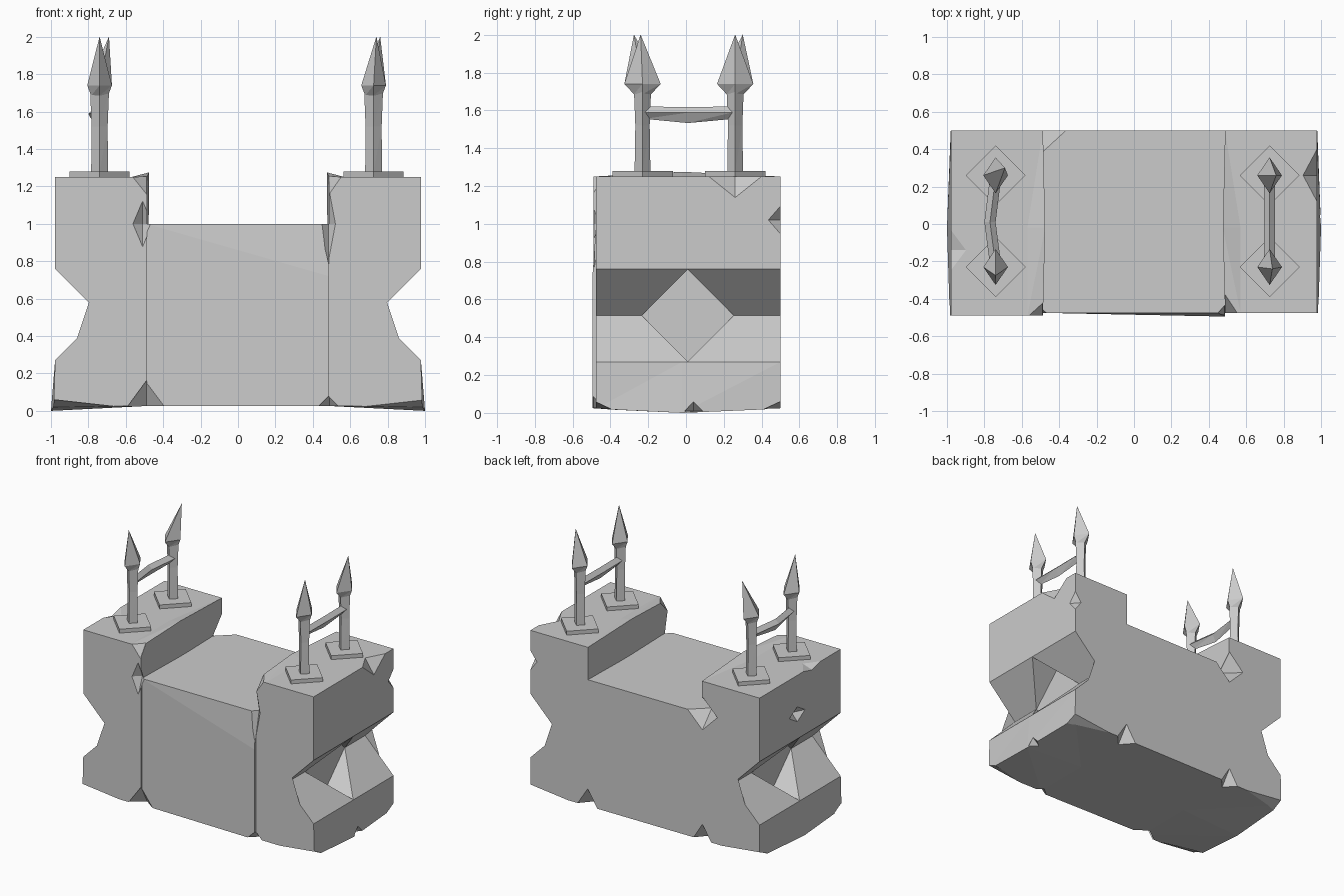
import bpy
import bmesh
from mathutils import Vector

if "Cube" in bpy.data.objects:
    bpy.data.objects.remove(bpy.data.objects["Cube"], do_unlink=True)

stone = bpy.data.materials.new("stone_grey")
stone.use_nodes = True
GREY = (0.6, 0.6, 0.6, 1)
stone.diffuse_color = GREY
stone.node_tree.nodes["Principled BSDF"].inputs["Base Color"].default_value = GREY


def finish(name, bm):
    """Turn a bmesh into a flat shaded stone object."""
    bmesh.ops.recalc_face_normals(bm, faces=bm.faces)
    mesh = bpy.data.meshes.new(name)
    bm.to_mesh(mesh)
    bm.free()
    mesh.materials.append(stone)
    obj = bpy.data.objects.new(name, mesh)
    bpy.context.collection.objects.link(obj)
    return obj


def loft(name, rings):
    """Skin a list of equal point rings and cap both ends."""
    bm = bmesh.new()
    loops = [[bm.verts.new(p) for p in ring] for ring in rings]
    n = len(loops[0])
    for a, b in zip(loops, loops[1:]):
        for i in range(n):
            j = (i + 1) % n
            bm.faces.new((a[i], a[j], b[j], b[i]))
    bm.faces.new(loops[0])
    bm.faces.new(loops[-1])
    bmesh.ops.triangulate(bm, faces=list(bm.faces), quad_method="FIXED", ngon_method="EAR_CLIP")
    return finish(name, bm)


def hull(bm, points):
    verts = [bm.verts.new(p) for p in points]
    bmesh.ops.convex_hull(bm, input=verts)


def diamond(x, y, z, rx, ry):
    return [(x + rx, y, z), (x, y + ry, z), (x - rx, y, z), (x, y - ry, z)]


# Side blocks: notched profile, bulging a little at mid depth
def side_block(name, s, front):
    def profile(y, foot_x, foot_z, lip_x, lip_z):
        outline = [(0.487, 0.026), (foot_x, foot_z), (0.978, 0.27), (0.735, 0.515),
                   (0.978, 0.76), (0.978, 1.25), (0.57, 1.25), (lip_x, lip_z)]
        return [(s * x, y, z) for x, z in outline]
    return loft(name, [profile(front, 0.985, 0.022, 0.487, 1.25),
                       profile(-0.02, 1.0, 0.0, 0.475, 1.275),
                       profile(0.5, 0.98, 0.022, 0.487, 1.25)])


blocks = [side_block("left_block", 1, -0.475), side_block("right_block", -1, -0.49)]

# Middle block with a slightly sloping front
bm = bmesh.new()
hull(bm, [(x, 0.5, z) for x in (-0.49, 0.487) for z in (0.026, 1.0)]
     + [(-0.49, -0.475, 1.0), (-0.49, -0.475, 0.026), (0.487, -0.475, 1.0),
        (0.487, -0.495, 0.72), (0.487, -0.495, 0.026)])
blocks.append(finish("middle_block", bm))

# Chips broken from the edges: centre and reach along each axis
chips = [
    ((-0.51, -0.487, 1.0), (0.055, 0.05, 0.13)),
    ((0.485, -0.485, 1.0), (0.045, 0.05, 0.24)),
    ((-0.49, -0.49, 1.26), (0.08, 0.07, 0.1)),
    ((0.487, -0.478, 1.255), (0.07, 0.1, 0.1)),
    ((-0.49, -0.485, 0.02), (0.11, 0.08, 0.15)),
    ((0.49, -0.49, 0.02), (0.07, 0.06, 0.07)),
    ((-0.49, 0.502, 0.02), (0.08, 0.09, 0.13)),
    ((0.49, 0.502, 0.02), (0.09, 0.1, 0.14)),
    ((-0.49, 0.502, 1.002), (0.13, 0.12, 0.13)),
    ((0.98, 0.503, 1.02), (0.06, 0.07, 0.08)),
    ((0.982, 0.26, 1.253), (0.08, 0.15, 0.12)),
    ((-0.982, -0.14, 1.252), (0.09, 0.12, 0.03)),
    ((-0.98, 0.04, 0.95), (0.05, 0.1, 0.06)),
    ((0.995, 0.04, 0.01), (0.06, 0.05, 0.05)),
]
# Long shallow chips under the four outer corners
chips += [((s * 0.985, y, 0.02), (0.38, 0.09, 0.042)) for s in (-1, 1) for y in (-0.485, 0.502)]

bm = bmesh.new()
for centre, reach in chips:
    hull(bm, [Vector(centre) + Vector([side * reach[k] if i == k else 0 for i in range(3)])
              for k in range(3) for side in (-1, 1)])

# Diamond recesses in the side notches
for s in (-1, 1):
    hull(bm, [(s * x, 0.01 + dy, 0.515 + dz) for x in (0.733, 1.1)
              for dy, dz in ((0.243, 0), (0, 0.243), (-0.243, 0), (0, -0.243))])
cutter = finish("chip_cutter", bm)
cutter.hide_render = True

for block in blocks:
    mod = block.modifiers.new("chips", "BOOLEAN")
    mod.operation = "DIFFERENCE"
    mod.solver = "EXACT"
    mod.use_self = True
    mod.object = cutter
bpy.context.view_layer.update()
graph = bpy.context.evaluated_depsgraph_get()
carved = [bpy.data.meshes.new_from_object(b.evaluated_get(graph)) for b in blocks]
for block, mesh in zip(blocks, carved):
    block.modifiers.clear()
    block.data = mesh
bpy.data.objects.remove(cutter, do_unlink=True)

# Spear posts on diamond base plates, with leaning tips
posts = [("right_front", -0.74, -0.23, 0.0, -0.045), ("right_back", -0.74, 0.26, 0.05, 0.04),
         ("left_front", 0.725, -0.23, 0.015, -0.01), ("left_back", 0.725, 0.26, 0.035, 0.0)]
for name, x, y, lean_x, lean_y in posts:
    loft(name + "_plate", [diamond(x, y, z, 0.16, 0.16) for z in (1.24, 1.28)])
    loft(name + "_post", [diamond(x, y, 1.27, 0.045, 0.042), diamond(x, y, 1.52, 0.043, 0.038),
                          diamond(x, y, 1.7, 0.05, 0.045)])
    loft(name + "_spearhead", [diamond(x, y, 1.685, 0.045, 0.045),
                               diamond(x, y, 1.74, 0.066, 0.096),
                               diamond(x + lean_x, y + lean_y, 2.0, 0.0004, 0.0004)])

# Rails joining each pair of posts; the right one is bent outwards
for name, x, bend in (("right_rail", -0.74, -0.03), ("left_rail", 0.725, 0.0)):
    loft(name, [[(cx + 0.03, y, z), (cx, y, z + 0.03), (cx - 0.03, y, z), (cx, y, z - drop)]
                for cx, y, z, drop in ((x, -0.22, 1.59, 0.035), (x + bend, 0.01, 1.588, 0.055),
                                       (x, 0.25, 1.59, 0.035))])
